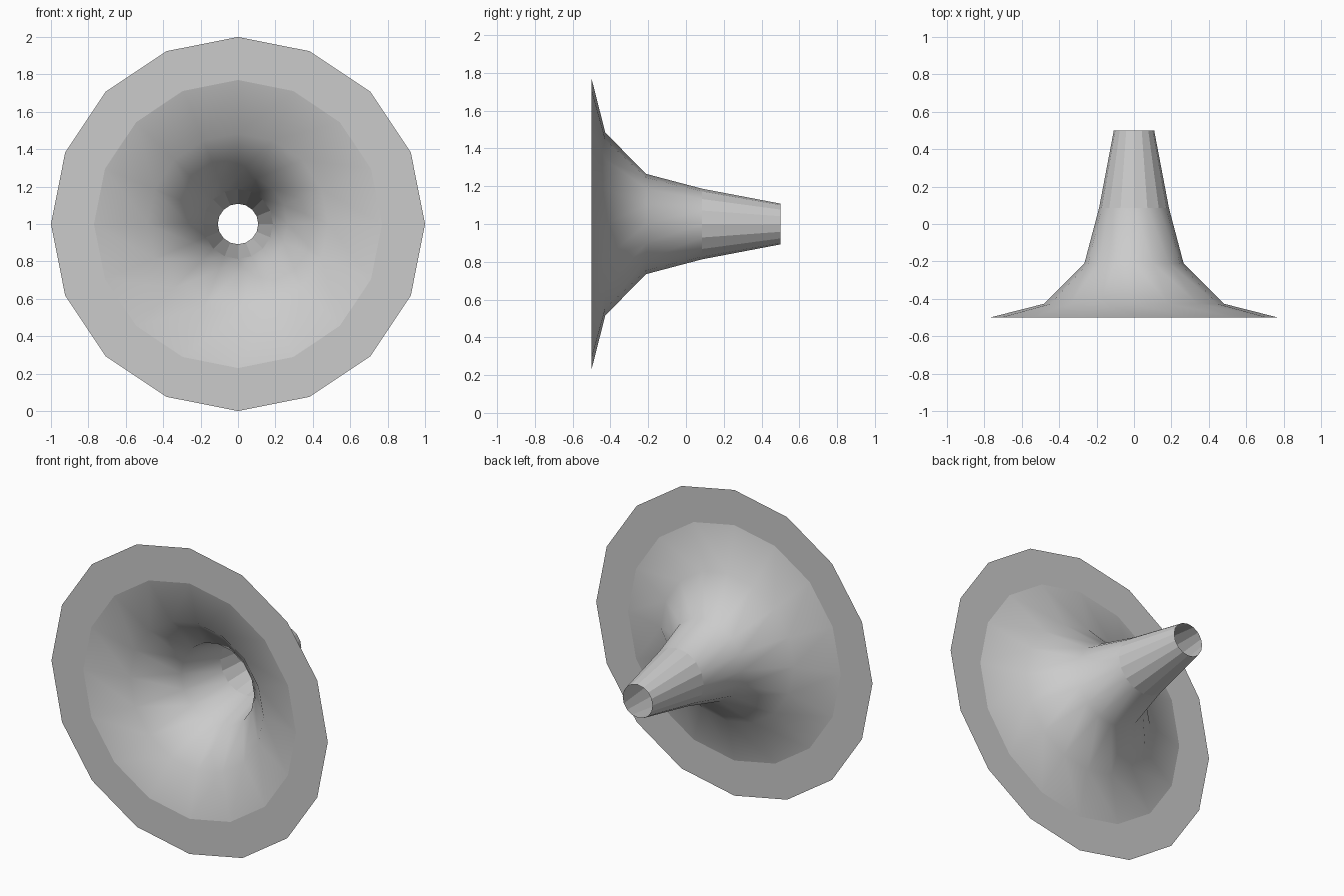
import bpy, bmesh, math

if "Cube" in bpy.data.objects:
    bpy.data.objects.remove(bpy.data.objects["Cube"])

SIDES = 16
# horn profile: (radius, y) from the flat rim back to the narrow throat
PROFILE = [(1.0, -0.5), (0.77, -0.5), (0.483, -0.427),
           (0.265, -0.21), (0.187, 0.085), (0.108, 0.5)]
FLAT_BANDS = {0, len(PROFILE) - 2}   # rim and throat are faceted

bm = bmesh.new()

# rings of vertices around the y axis
rings = []
for r, y in PROFILE:
    ring = []
    for i in range(SIDES):
        a = 2 * math.pi * i / SIDES
        ring.append(bm.verts.new((r * math.cos(a), y, 1 + r * math.sin(a))))
    rings.append(ring)

# open bell surface: one band of quads between neighbouring rings
for k in range(len(rings) - 1):
    for i in range(SIDES):
        j = (i + 1) % SIDES
        f = bm.faces.new((rings[k][i], rings[k][j], rings[k + 1][j], rings[k + 1][i]))
        f.smooth = k not in FLAT_BANDS
bm.normal_update()
if sum(f.normal.y for f in bm.faces) < 0:   # outside faces the back
    bmesh.ops.reverse_faces(bm, faces=bm.faces[:])

mesh = bpy.data.meshes.new("horn_bell")
bm.to_mesh(mesh)
bm.free()
bpy.context.collection.objects.link(bpy.data.objects.new("horn_bell", mesh))
